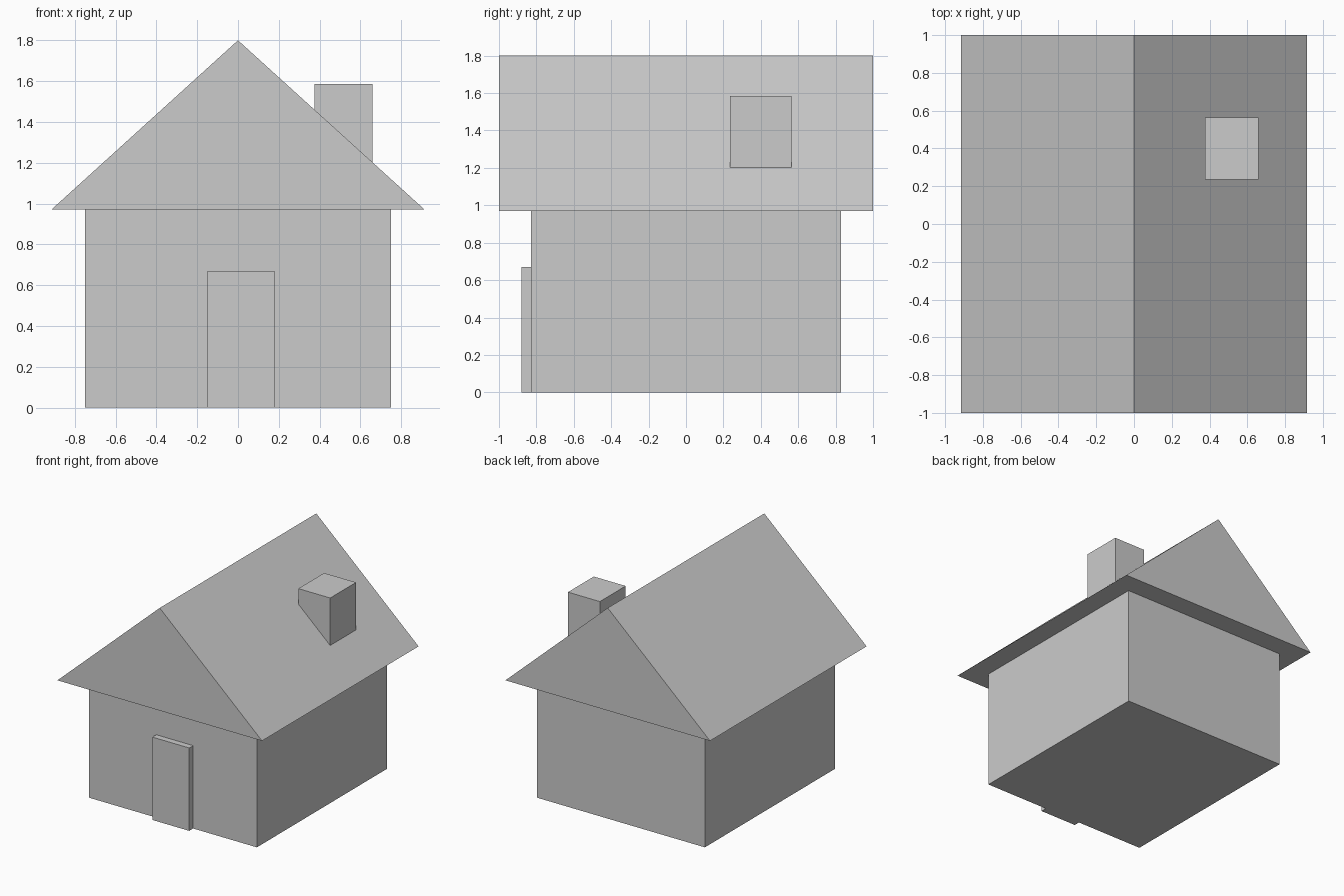
import bpy
import bmesh

default = bpy.data.objects.get("Cube")
if default:
    bpy.data.objects.remove(default, do_unlink=True)

# Single plain grey
GREY = (0.6, 0.6, 0.6, 1.0)
grey = bpy.data.materials.new("light_grey")
grey.use_nodes = True
grey.diffuse_color = GREY
shader = next(n for n in grey.node_tree.nodes if n.type == "BSDF_PRINCIPLED")
shader.inputs["Base Color"].default_value = GREY


def prism(name, profile, y0, y1):
    """Extrude an x-z outline along y into a closed solid."""
    bm = bmesh.new()
    face = bm.faces.new([bm.verts.new((x, y0, z)) for x, z in profile])
    ext = bmesh.ops.extrude_face_region(bm, geom=[face], use_keep_orig=True)
    moved = [g for g in ext["geom"] if isinstance(g, bmesh.types.BMVert)]
    bmesh.ops.translate(bm, verts=moved, vec=(0, y1 - y0, 0))
    bmesh.ops.recalc_face_normals(bm, faces=bm.faces)
    mesh = bpy.data.meshes.new(name)
    bm.to_mesh(mesh)
    bm.free()
    mesh.materials.append(grey)
    obj = bpy.data.objects.new(name, mesh)
    bpy.context.collection.objects.link(obj)
    return obj


def box(name, x0, x1, y0, y1, z0, z1):
    return prism(name, [(x0, z0), (x1, z0), (x1, z1), (x0, z1)], y0, y1)


EAVES = 0.97

# House body
box("walls", -0.75, 0.75, -0.83, 0.83, 0, EAVES)

# Solid gable roof overhanging all sides
prism("roof", [(-0.915, EAVES), (0.915, EAVES), (0, 1.8)], -1, 1)

# Door slab standing proud of the front wall
box("door", -0.15, 0.18, -0.88, -0.83, 0, 0.67)

# Chimney rising through the left roof slope
box("chimney", 0.375, 0.66, 0.235, 0.565, 1.2, 1.585)
